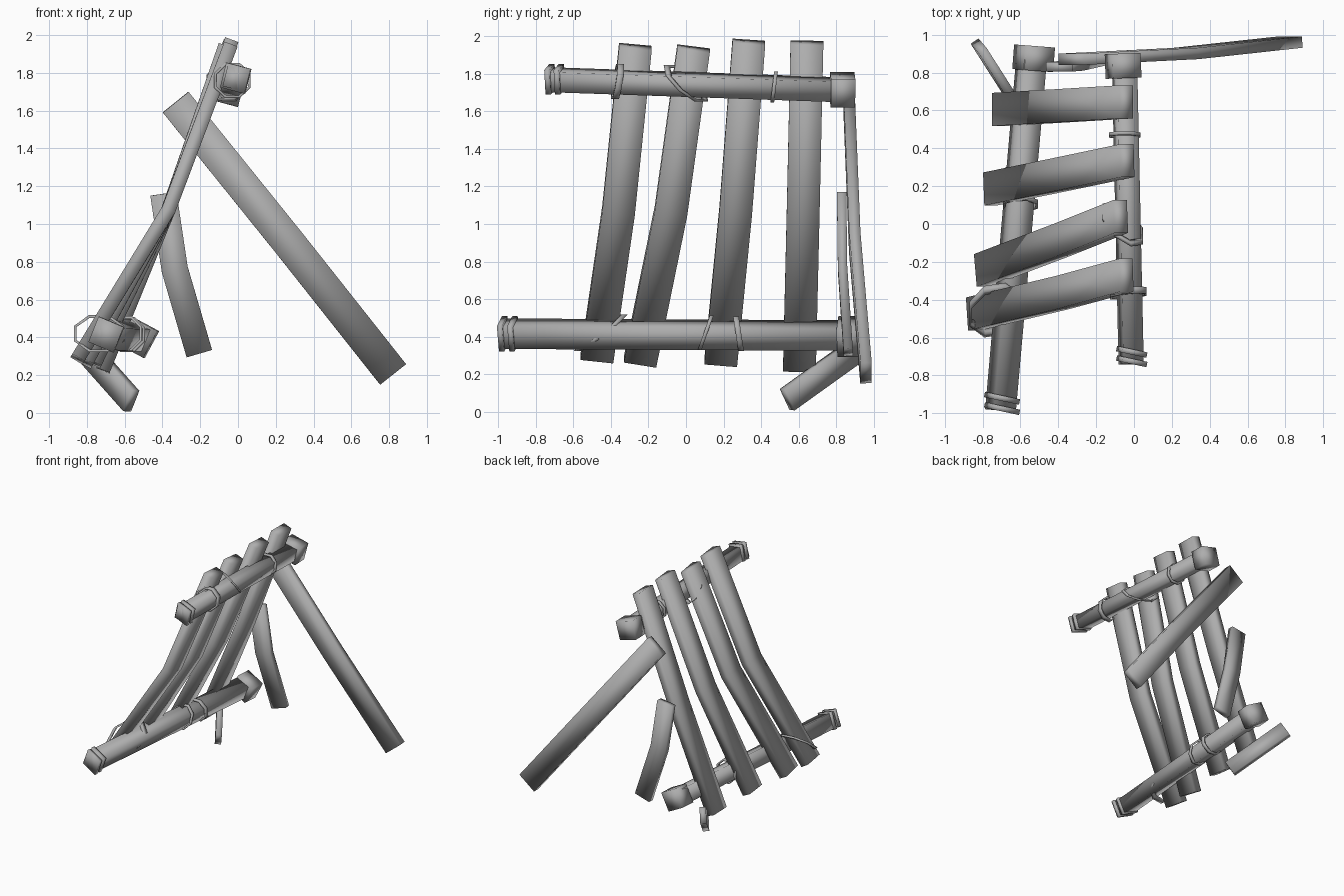
import bpy, bmesh, math
from mathutils import Vector, Matrix

cube = bpy.data.objects.get("Cube")
if cube:
    bpy.data.objects.remove(cube, do_unlink=True)

wood = bpy.data.materials.new("weathered_grey")
wood.use_nodes = True
GREY = (0.42, 0.42, 0.42, 1)
wood.diffuse_color = GREY
wood.node_tree.nodes["Principled BSDF"].inputs["Base Color"].default_value = GREY


def finish(name, bm):
    bmesh.ops.recalc_face_normals(bm, faces=bm.faces)
    mesh = bpy.data.meshes.new(name)
    bm.to_mesh(mesh)
    bm.free()
    mesh.materials.append(wood)
    for p in mesh.polygons:
        p.use_smooth = True
    obj = bpy.data.objects.new(name, mesh)
    bpy.context.scene.collection.objects.link(obj)
    return obj


def board(name, path, wide, width, thick):
    """Rectangular timber following a path, its broad side along wide."""
    pts = [Vector(p) for p in path]
    bm = bmesh.new()
    rings = []
    for i, p in enumerate(pts):
        along = (pts[min(i + 1, len(pts) - 1)] - pts[max(i - 1, 0)]).normalized()
        w = Vector(wide)
        w = (w - along * w.dot(along)).normalized()
        n = along.cross(w)
        rings.append([bm.verts.new(p + w * a * width / 2 + n * b * thick / 2)
                      for a, b in ((-1, -1), (1, -1), (1, 1), (-1, 1))])
    for r, s in zip(rings, rings[1:]):
        for k in range(4):
            bm.faces.new((r[k], r[(k + 1) % 4], s[(k + 1) % 4], s[k]))
    bm.faces.new(rings[0])
    bm.faces.new(rings[-1])
    return finish(name, bm)


def turned(deg):
    """Cross-beam edge direction, rolled about the y axis."""
    a = math.radians(deg)
    return (math.cos(a), 0, -math.sin(a))


def lashing(name, centre, rx, rz, lean_z=0, lean_x=0, band=0.03):
    """Flat rope loop round a beam; the leans shear it along y."""
    bm = bmesh.new()
    loops = []
    sides = 8
    for i in range(sides):
        a = math.tau * (i + 0.5) / sides
        ring = []
        for grow, off in ((0, -1), (0.015, -1), (0.015, 1), (0, 1)):
            x, z = (rx + grow) * math.cos(a), (rz + grow) * math.sin(a)
            y = lean_z * z + lean_x * x + off * band / 2
            ring.append(bm.verts.new(Vector(centre) + Vector((x, y, z))))
        loops.append(ring)
    for i in range(sides):
        r, s = loops[i], loops[(i + 1) % sides]
        for k in range(4):
            bm.faces.new((r[k], r[(k + 1) % 4], s[(k + 1) % 4], s[k]))
    return finish(name, bm)


# Four bent slats: (top x, y, z), middle y, (bottom x, y, z)
slats = [
    ((-0.04, -0.27, 1.945), -0.36, (-0.85, -0.475, 0.285)),
    ((-0.07, 0.04, 1.935), -0.08, (-0.805, -0.245, 0.265)),
    ((-0.035, 0.335, 1.97), 0.265, (-0.76, 0.185, 0.26)),
    ((-0.04, 0.645, 1.965), 0.625, (-0.715, 0.605, 0.225)),
]
for i, (top, mid_y, bottom) in enumerate(slats):
    board(f"slat_{i + 1}", [top, (-0.37, mid_y, 1.07), bottom], (0, 1, 0), 0.175, 0.075)

# Cross beams with square end blocks at the back
board("upper_beam", [(-0.015, -0.74, 1.77), (-0.05, 0.85, 1.715)], turned(14), 0.11, 0.11)
board("upper_end_block", [(-0.055, 0.77, 1.715), (-0.06, 0.9, 1.715)], turned(15), 0.155, 0.155)
board("lower_beam", [(-0.705, -0.985, 0.415), (-0.54, 0.88, 0.405)], turned(22), 0.125, 0.125)
board("lower_end_block", [(-0.535, 0.81, 0.4), (-0.525, 0.94, 0.4)], turned(28), 0.16, 0.16)

# Bands at the front ends of the beams
for name, x, z, roll, size, ys in (
        ("upper_band", -0.015, 1.772, 14, 0.135, (-0.725, -0.675)),
        ("lower_band", -0.70, 0.415, 22, 0.145, (-0.975, -0.92))):
    for k, y in enumerate(ys):
        board(f"{name}_{k + 1}", [(x, y - 0.014, z), (x + 0.006, y + 0.014, z)],
              turned(roll), size, size)

# Rope lashings
lashing("upper_lashing_1", (-0.03, -0.365, 1.76), 0.09, 0.085, 0.15, 0.1, 0.035)
lashing("upper_lashing_2", (-0.06, 0.0, 1.75), 0.1, 0.09, -0.85, -0.6, 0.02)
lashing("upper_lashing_3", (-0.05, 0.47, 1.73), 0.075, 0.075, 0.12, 0, 0.02)
lashing("lower_lashing_1", (-0.735, -0.455, 0.42), 0.13, 0.09, 1.25, 0.15, 0.03)
lashing("lower_lashing_2", (-0.6, 0.105, 0.42), 0.085, 0.085, 0.35, 0, 0.02)
lashing("lower_lashing_3", (-0.585, 0.28, 0.415), 0.085, 0.085, -0.15, 0, 0.03)

# Props at the back
board("long_prop", [(-0.33, 0.87, 1.645), (0.27, 0.9, 0.9), (0.82, 0.96, 0.205)],
      (1, 0, 1), 0.175, 0.06)
board("short_prop", [(-0.395, 0.83, 1.16), (-0.335, 0.835, 0.76), (-0.205, 0.865, 0.315)],
      (1, 0, 0.2), 0.14, 0.05)
board("foot_brace", [(-0.82, 0.94, 0.35), (-0.565, 0.54, 0.063)],
      (0.063, -0.08, 0.1), 0.13, 0.05)
